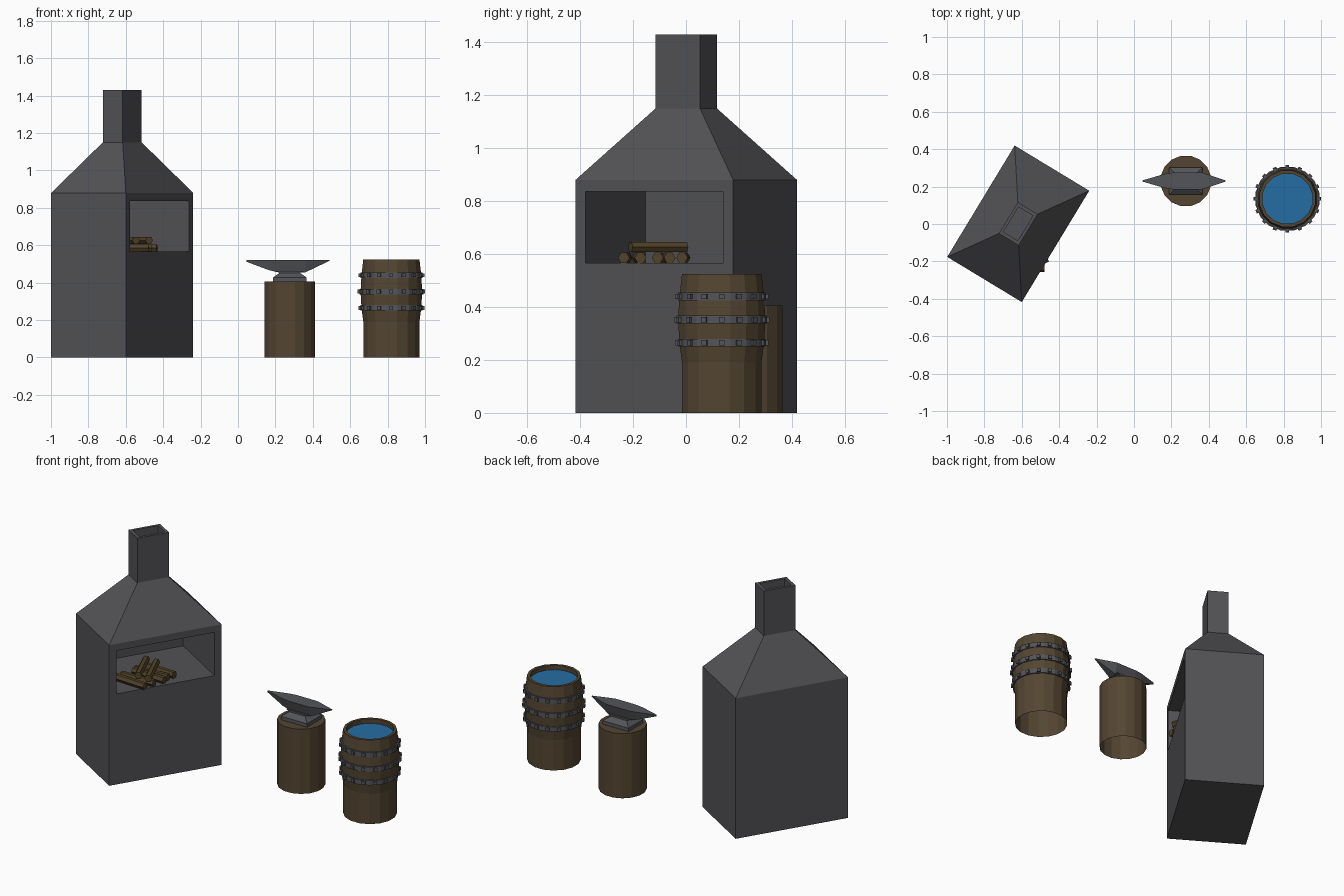
import bpy, bmesh, math
from mathutils import Matrix, Vector

if "Cube" in bpy.data.objects:
    bpy.data.objects.remove(bpy.data.objects["Cube"])


def mat(name, rgb):
    m = bpy.data.materials.new(name)
    m.diffuse_color = (*rgb, 1)
    m.use_nodes = True
    m.node_tree.nodes["Principled BSDF"].inputs["Base Color"].default_value = m.diffuse_color
    return m


STONE = mat("dark stone", (0.085, 0.085, 0.093))
IRON = mat("iron", (0.088, 0.09, 0.10))
WOOD = mat("brown wood", (0.088, 0.060, 0.031))
LOGWOOD = mat("firewood", (0.085, 0.055, 0.022))
WATER = mat("water blue", (0.018, 0.155, 0.37))


def loft(name, rings, material, caps=(True, True), closed=False, matrix=Matrix()):
    """Skin a list of equal-length point rings with flat faces."""
    bm = bmesh.new()
    vs = [[bm.verts.new(p) for p in r] for r in rings]
    n = len(vs[0])
    pairs = list(zip(vs, vs[1:])) + ([(vs[-1], vs[0])] if closed else [])
    for a, b in pairs:
        for i in range(n):
            j = (i + 1) % n
            bm.faces.new((a[i], a[j], b[j], b[i]))
    if not closed:
        if caps[0]:
            bm.faces.new(vs[0][::-1])
        if caps[1]:
            bm.faces.new(vs[-1])
    if closed or all(caps):
        bmesh.ops.recalc_face_normals(bm, faces=bm.faces)
    me = bpy.data.meshes.new(name)
    bm.to_mesh(me)
    bm.free()
    ob = bpy.data.objects.new(name, me)
    ob.matrix_world = matrix
    me.materials.append(material)
    bpy.context.collection.objects.link(ob)
    return ob


def rect(hx, hy, z, cx=0):
    return [(cx - hx, -hy, z), (cx + hx, -hy, z), (cx + hx, hy, z), (cx - hx, hy, z)]


def circle(r, z, n=16, phase=0.5):
    return [(r * math.cos((i + phase) * math.tau / n),
             r * math.sin((i + phase) * math.tau / n), z) for i in range(n)]


# Forge: body, hood and chimney, turned so its mouth faces right-front
place = Matrix.Translation((-0.619, 0.001, 0)) @ Matrix.Rotation(math.radians(-31.2), 4, 'Z')
forge = loft("forge", [rect(0.233, 0.348, 0), rect(0.233, 0.348, 0.88),
                       rect(0.062, 0.098, 1.15), rect(0.062, 0.098, 1.43)], STONE, matrix=place)

# Hidden cutters for the fire mouth and the flue
mouth = loft("mouth_cutter", [rect(0.25, 0.304, 0.567, 0.046),
                              rect(0.25, 0.304, 0.837, 0.046)], STONE, matrix=place)
flue = loft("flue_cutter", [rect(0.045, 0.078, 1.17), rect(0.045, 0.078, 1.5)], STONE, matrix=place)
for cutter in (mouth, flue):
    mod = forge.modifiers.new(cutter.name, 'BOOLEAN')
    mod.operation = 'DIFFERENCE'
    mod.solver = 'EXACT'
    mod.object = cutter
    cutter.hide_render = True
    cutter.hide_set(True)
# Bake the cuts, then drop the cutters
baked = bpy.data.meshes.new_from_object(
    forge.evaluated_get(bpy.context.evaluated_depsgraph_get()))
forge.modifiers.clear()
forge.data = baked
for cutter in (mouth, flue):
    bpy.data.objects.remove(cutter)


# Firewood: lower row along x, two logs laid across it
def log(name, a, b, r=0.022):
    a, b = Vector(a), Vector(b)
    m = Matrix.Translation(a) @ (b - a).to_track_quat('Z', 'Y').to_matrix().to_4x4()
    loft(name, [circle(r, 0, 6, 0), circle(r, (b - a).length, 6, 0)], LOGWOOD, matrix=m)


for i, (x, y) in enumerate([(-0.478, -0.235), (-0.46, -0.172), (-0.435, -0.107),
                            (-0.44, -0.062), (-0.43, -0.015)]):
    log(f"lower_log_{i}", (x, y, 0.586), (x - 0.22, y + 0.01 * (-1) ** i, 0.586))
for i, x in enumerate((-0.545, -0.475)):
    log(f"upper_log_{i}", (x, -0.21, 0.626), (x - 0.09, 0.0, 0.626))

# Stump under the anvil
loft("stump", [circle(0.137, 0), circle(0.137, 0.405)], WOOD, (False, True),
     matrix=Matrix.Translation((0.277, 0.23, 0)))

# Anvil foot and waist
at_anvil = Matrix.Translation((0.277, 0.23, 0))
loft("anvil_foot", [rect(0.09, 0.072, 0.405), rect(0.09, 0.072, 0.427),
                    rect(0.055, 0.04, 0.452), rect(0.075, 0.04, 0.462)], IRON, matrix=at_anvil)
# Anvil head: cross-sections along x from horn to tail (x, half width, underside z)
head = [(0.045, 0.003, 0.512), (0.165, 0.038, 0.467), (0.215, 0.046, 0.455),
        (0.36, 0.046, 0.455), (0.49, 0.003, 0.517)]
loft("anvil_head", [[(x, -w, 0.521), (x, w, 0.521), (x, w * 0.6, z), (x, -w * 0.6, z)]
                    for x, w, z in head], IRON, matrix=Matrix.Translation((0, 0.23, 0)))

# Barrel: bulging staves with a rim and inner wall
at_barrel = Matrix.Translation((0.82, 0.135, 0))
profile = [(0.153, 0), (0.153, 0.19), (0.163, 0.265), (0.168, 0.35), (0.163, 0.44),
           (0.153, 0.525), (0.136, 0.525), (0.136, 0.48)]
loft("barrel", [circle(r, z) for r, z in profile], WOOD, (False, False), matrix=at_barrel)
loft("water", [circle(0.137, 0.492), circle(0.137, 0.497)], WATER, matrix=at_barrel)

# Iron hoops with a stud on every stave
for k, (z, r) in enumerate(((0.265, 0.169), (0.352, 0.174), (0.44, 0.169))):
    h = 0.015
    loft(f"hoop_{k}", [circle(r, z - h), circle(r, z + h), circle(r - 0.015, z + h),
                       circle(r - 0.015, z - h)], IRON, closed=True, matrix=at_barrel)
    for i in range(16):
        turn = Matrix.Rotation(i * math.tau / 16, 4, 'Z')
        loft(f"stud_{k}_{i}", [rect(0.007, 0.010, z - 0.010, r),
                               rect(0.007, 0.010, z + 0.010, r)], IRON, matrix=at_barrel @ turn)
